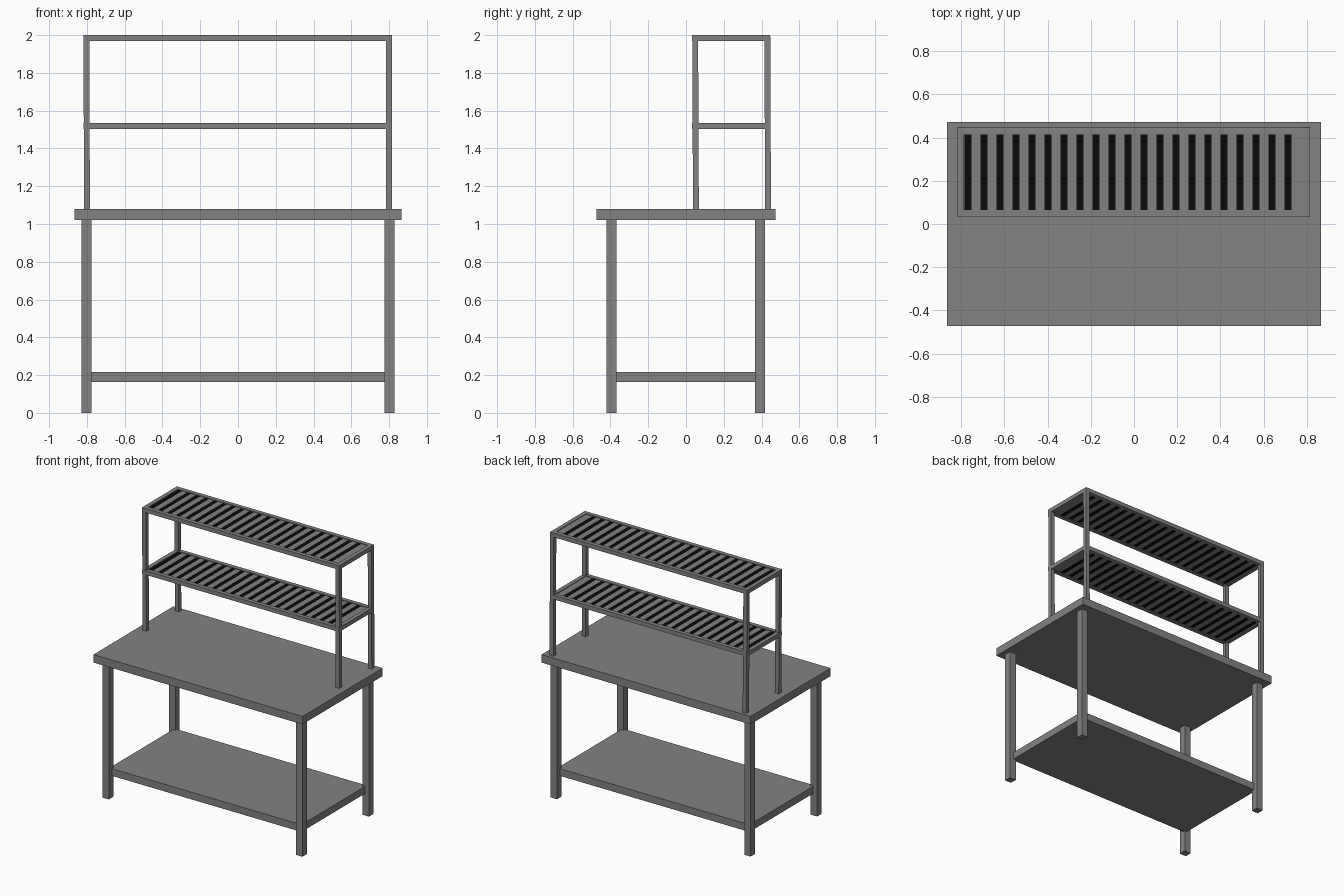
import bpy, bmesh

if "Cube" in bpy.data.objects:
    bpy.data.objects.remove(bpy.data.objects["Cube"])


def material(name, value):
    m = bpy.data.materials.new(name)
    m.diffuse_color = (value, value, value, 1)
    m.use_nodes = True
    m.node_tree.nodes["Principled BSDF"].inputs["Base Color"].default_value = m.diffuse_color
    return m


STEEL = material("grey steel", 0.225)
BLACK = material("black", 0.003)


def boxes(name, mat, specs):
    """One object from boxes given as ((x0,x1),(y0,y1),(z0,z1), lean of the top in x, y)."""
    bm = bmesh.new()
    for xr, yr, zr, lx, ly in specs:
        for v in bmesh.ops.create_cube(bm, size=1)["verts"]:
            top = v.co.z > 0
            v.co = (xr[v.co.x > 0] + lx * top,
                    yr[v.co.y > 0] + ly * top,
                    zr[top])
    me = bpy.data.meshes.new(name)
    bm.to_mesh(me)
    bm.free()
    me.materials.append(mat)
    ob = bpy.data.objects.new(name, me)
    bpy.context.collection.objects.link(ob)
    return ob


# Work table
boxes("table_top", STEEL, [((-0.865, 0.865), (-0.473, 0.473), (1.02, 1.08), 0, 0)])
boxes("lower_shelf", STEEL, [((-0.795, 0.795), (-0.385, 0.385), (0.163, 0.217), 0, 0)])
for sx, xr in (("left", (-0.828, -0.775)), ("right", (0.775, 0.828))):
    for sy, yr in (("front", (-0.421, -0.368)), ("back", (0.365, 0.418))):
        boxes(f"{sy}_{sx}_leg", STEEL, [(xr, yr, (0, 1.02), 0, 0)])

# Rack posts, leaning very slightly
X0, X1, Y0, Y1, T = -0.818, 0.814, 0.033, 0.446, 0.031
for sx, x, lx in (("left", X0 + 0.003, -0.003), ("right", X1 - T, 0)):
    for sy, y, ly in (("front", Y0 + 0.004, -0.004), ("back", Y1 - T + 0.004, -0.004)):
        boxes(f"{sy}_{sx}_rack_post", STEEL,
              [((x, x + T), (y, y + T), (1.08, 1.999), lx, ly)])

# Two racks: rail frame with alternating grey and black slats
PITCH, DARK, COUNT = 0.0741, 0.033, 21
for label, z1 in (("middle", 1.535), ("top", 2.0)):
    z = (z1 - T, z1)
    boxes(f"{label}_rack_frame", STEEL, [
        ((X0, X1), (Y0, Y0 + T), z, 0, 0),
        ((X0, X1), (Y1 - T, Y1), z, 0, 0),
        ((X0, X0 + T), (Y0 + T, Y1 - T), z, 0, 0),
        ((X1 - T, X1), (Y0 + T, Y1 - T), z, 0, 0)])
    yr = (Y0 + T, Y1 - T)
    dark, grey = [], []
    for i in range(COUNT):
        x = X0 + T + 0.002 + i * PITCH
        end = x + PITCH if i < COUNT - 1 else X1 - T
        dark.append(((x, x + DARK), yr, (z1 - 0.025, z1 - 0.006), 0, 0))
        grey.append(((x + DARK, end), yr, (z1 - 0.026, z1 - 0.005), 0, 0))
    boxes(f"{label}_rack_black_slats", BLACK, dark)
    boxes(f"{label}_rack_grey_slats", STEEL, grey)
